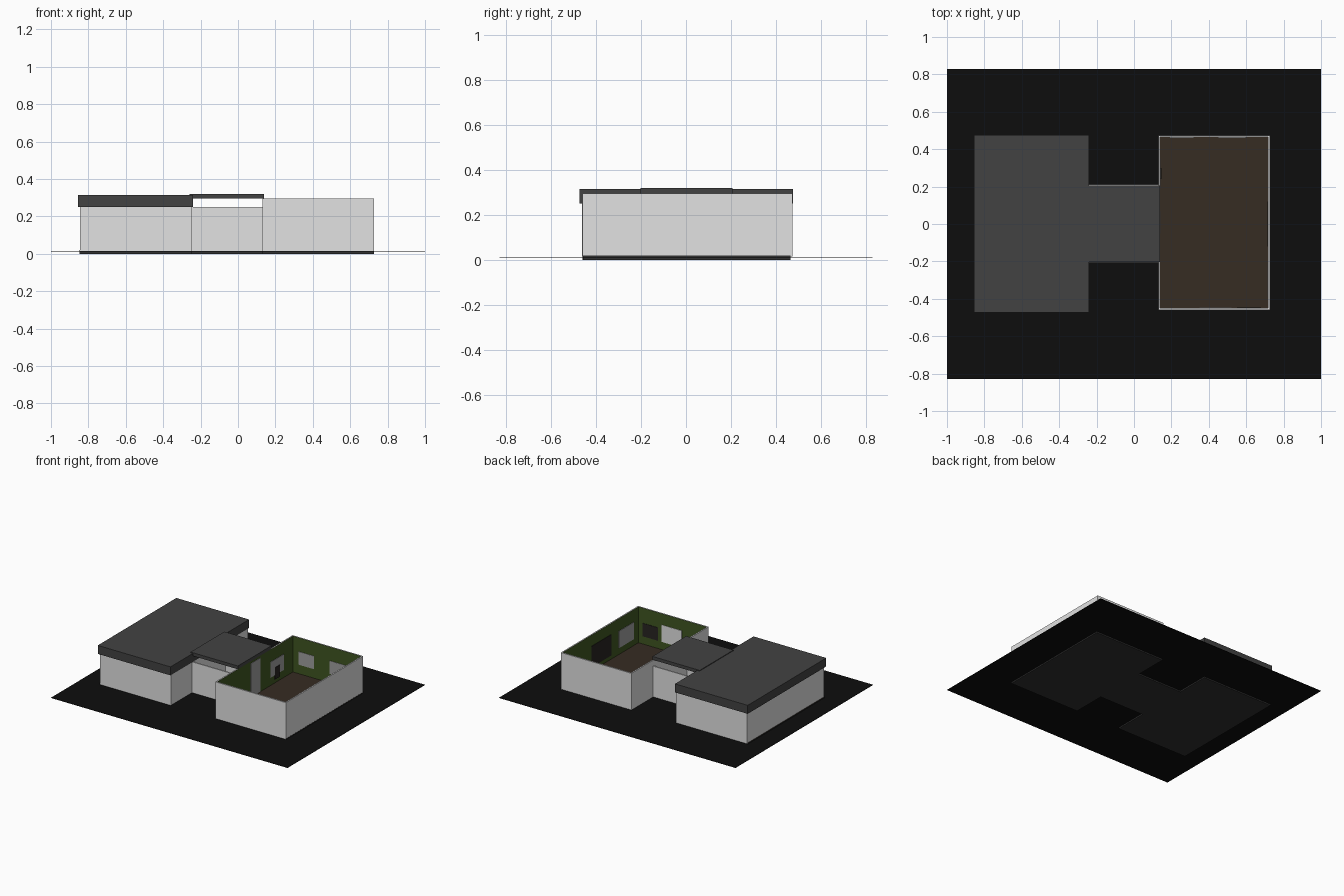
import bpy, bmesh
from mathutils import Vector

if "Cube" in bpy.data.objects:
    bpy.data.objects.remove(bpy.data.objects["Cube"])


def material(name, r, g, b):
    m = bpy.data.materials.new(name)
    m.diffuse_color = (r, g, b, 1)
    m.use_nodes = True
    m.node_tree.nodes["Principled BSDF"].inputs["Base Color"].default_value = m.diffuse_color
    return m


WALL = material("wall_light_grey", 0.76, 0.76, 0.76)
GREEN = material("inner_green", 0.05, 0.092, 0.015)
FLOOR = material("floor_brown", 0.037, 0.025, 0.016)
ROOF = material("roof_grey", 0.055, 0.055, 0.055)
GROUND = material("ground_black", 0.004, 0.004, 0.004)
BASE = material("base_dark_grey", 0.03, 0.03, 0.03)
PICTURE = material("picture_grey", 0.35, 0.35, 0.35)
DARK = material("picture_dark", 0.02, 0.017, 0.015)


def box(name, x, y, z, mats, rule=None):
    """Box from ranges; rule(normal) picks the material slot of each face."""
    bm = bmesh.new()
    bmesh.ops.create_cube(bm, size=1)
    for v in bm.verts:
        v.co = Vector([(a + b) / 2 + c * (b - a) for c, (a, b) in zip(v.co, (x, y, z))])
    bm.normal_update()
    for f in bm.faces:
        f.material_index = rule(f.normal) if rule else 0
    me = bpy.data.meshes.new(name)
    bm.to_mesh(me)
    bm.free()
    for m in mats:
        me.materials.append(m)
    ob = bpy.data.objects.new(name, me)
    bpy.context.collection.objects.link(ob)
    return ob


T = 0.01


def wall(name, x, y, z, inward, inner=GREEN):
    d = Vector(inward)
    box(name, x, y, z, [WALL, inner], lambda n: int(n.dot(d) > 0.9))


def room(name, x0, x1, y0, y1, top):
    """Four thin walls, painted green on the inside."""
    z = (0.015, top)
    wall(name + "_front_wall", (x0, x1), (y0, y0 + T), z, (0, 1, 0))
    wall(name + "_back_wall", (x0, x1), (y1 - T, y1), z, (0, -1, 0))
    wall(name + "_left_wall", (x0, x0 + T), (y0 + T, y1 - T), z, (1, 0, 0))
    wall(name + "_right_wall", (x1 - T, x1), (y0 + T, y1 - T), z, (-1, 0, 0))


def base(name, x, y):
    """Foundation slab with a brown floor on top."""
    box(name, x, y, (0, 0.02), [BASE, FLOOR], lambda n: int(n.z > 0.9))


# Ground sheet
box("ground_sheet", (-1, 1), (-0.83, 0.83), (0.010, 0.013), [GROUND])

# Foundations
base("left_base", (-0.848, -0.248), (-0.46, 0.465))
base("corridor_base", (-0.248, 0.132), (-0.203, 0.207))
base("right_base", (0.132, 0.728), (-0.458, 0.465))

# Rooms and the low corridor walls
room("left_room", -0.845, -0.245, -0.462, 0.468, 0.29)
room("right_room", 0.13, 0.727, -0.46, 0.474, 0.295)
for name, y, d in (("front", -0.205, 1), ("back", 0.211, -1)):
    wall("corridor_" + name + "_wall", (-0.245, 0.13), tuple(sorted((y, y + d * T))),
         (0.015, 0.25), (0, d, 0), WALL)

# Roofs
box("left_roof", (-0.855, -0.24), (-0.473, 0.476), (0.25, 0.315), [ROOF])
box("corridor_roof", (-0.26, 0.14), (-0.202, 0.206), (0.295, 0.32), [ROOF])

# Pictures, windows and the door as thin plates on the inner walls
P = 0.003
XL, XR, YF, YB = 0.14, 0.717, -0.45, 0.464
plates = [
    ("door", "L", -0.05, 0.07, 0.02, 0.28, PICTURE),
    ("left_window", "L", 0.19, 0.35, 0.08, 0.20, PICTURE),
    ("left_dark_panel", "L", 0.24, 0.30, 0.05, 0.14, DARK),
    ("back_window", "B", 0.19, 0.32, 0.09, 0.19, PICTURE),
    ("back_window_two", "B", 0.45, 0.60, 0.09, 0.19, PICTURE),
    ("right_dark_panel", "R", -0.12, 0.12, 0.05, 0.21, DARK),
    ("right_window", "R", -0.39, -0.21, 0.07, 0.20, PICTURE),
    ("front_dark_panel", "F", 0.55, 0.68, 0.08, 0.18, DARK),
    ("front_window", "F", 0.35, 0.52, 0.08, 0.21, WALL),
]
for name, side, a, b, z0, z1, mat in plates:
    off = 2 * P if "left_dark" in name else P
    x, y = {"L": ((XL, XL + off), (a, b)), "R": ((XR - off, XR), (a, b)),
            "F": ((a, b), (YF, YF + off)), "B": ((a, b), (YB - off, YB))}[side]
    box(name, x, y, (z0, z1), [mat])

# Dark panels inside the corridor
for i, x in enumerate((-0.18, -0.06, 0.06)):
    box("corridor_panel_%d" % i, (x - 0.03, x + 0.03), (0.198, 0.201), (0.09, 0.2), [FLOOR])
    box("corridor_front_panel_%d" % i, (x - 0.03, x + 0.03), (-0.195, -0.192), (0.09, 0.2), [FLOOR])
